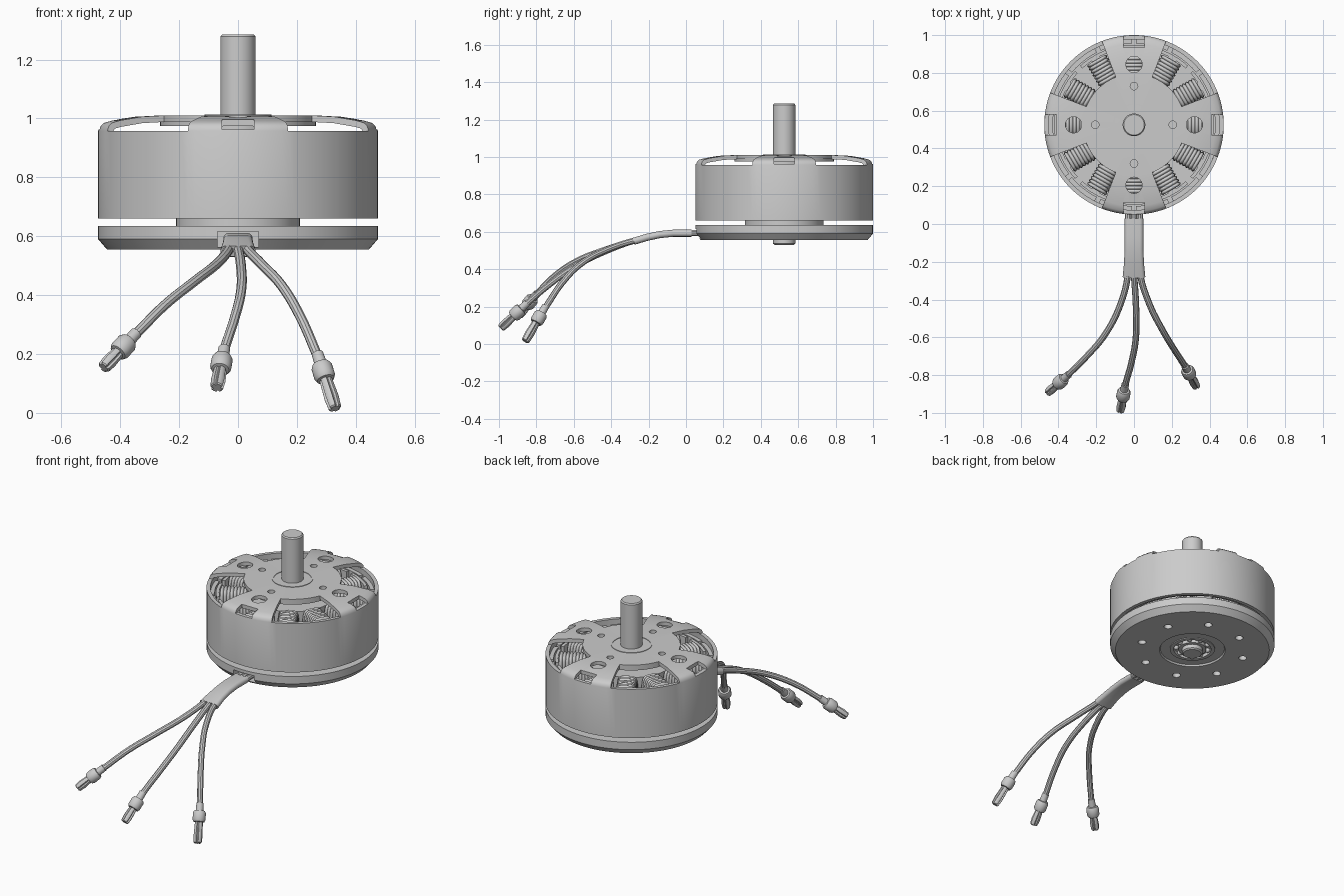
import bpy, bmesh
from math import sin, cos, pi, radians
from mathutils import Vector, Matrix

if "Cube" in bpy.data.objects:
    bpy.data.objects.remove(bpy.data.objects["Cube"])

CY = 0.525                       # motor axis sits at x = 0, y = CY
AXIS = Matrix.Translation((0, CY, 0))


def finish(name, bm, matrix=None, angle=35, recalc=True):
    if matrix is not None:
        bm.transform(matrix)
    if recalc:
        bmesh.ops.recalc_face_normals(bm, faces=bm.faces)
    me = bpy.data.meshes.new(name)
    bm.to_mesh(me)
    bm.free()
    ob = bpy.data.objects.new(name, me)
    bpy.context.collection.objects.link(ob)
    smooth(ob, angle)
    return ob


def smooth(ob, angle=35):
    bpy.ops.object.select_all(action='DESELECT')
    ob.select_set(True)
    bpy.context.view_layer.objects.active = ob
    bpy.ops.object.shade_smooth_by_angle(angle=radians(angle))


def loft(bm, rings, cap=True, loop=False):
    rows = [[bm.verts.new(p) for p in r] for r in rings]
    n = len(rows[0])
    pairs = list(zip(rows, rows[1:])) + ([(rows[-1], rows[0])] if loop else [])
    for a, b in pairs:
        for j in range(n):
            bm.faces.new((a[j], b[j], b[(j + 1) % n], a[(j + 1) % n]))
    if cap and not loop:
        bm.faces.new(rows[0])
        bm.faces.new(rows[-1])
    return rows


def circle(r, z, n=96):
    return [(r * cos(2 * pi * j / n), r * sin(2 * pi * j / n), z) for j in range(n)]


def lathe(name, profile, n=96, loop=False, matrix=AXIS):
    bm = bmesh.new()
    loft(bm, [circle(r, z, n) for r, z in profile], loop=loop)
    return finish(name, bm, matrix)


def sector(bm, r0, r1, z0, z1, mid, half, n=6):
    rings = []
    for i in range(n + 1):
        a = radians(mid - half + 2 * half * i / n)
        rings.append([(r * cos(a), r * sin(a), z)
                      for r, z in ((r0, z0), (r1, z0), (r1, z1), (r0, z1))])
    loft(bm, rings)


def box(bm, centre, size, rot=0):
    m = Matrix.Rotation(radians(rot), 4, 'Z') @ Matrix.Translation(centre) @ Matrix.Diagonal((*size, 1))
    bmesh.ops.create_cube(bm, size=1, matrix=m)


def drill(bm, r, ang, rad, z, h):
    p = Matrix.Rotation(radians(ang), 4, 'Z') @ Vector((r, 0, z))
    bmesh.ops.create_cone(bm, cap_ends=True, segments=24, radius1=rad, radius2=rad,
                          depth=h, matrix=Matrix.Translation(p))


def apply_cut(ob, cut_bm):
    cutter = finish("cutter", cut_bm, AXIS)
    cutter.hide_render = True
    m = ob.modifiers.new("cut", 'BOOLEAN')
    m.object, m.solver = cutter, 'EXACT'
    bpy.context.view_layer.objects.active = ob
    bpy.ops.object.modifier_apply(modifier="cut")
    bpy.data.objects.remove(cutter)
    smooth(ob)


# Rotating bell: disc, four wide arms and outer can, with windows left open
bm = bmesh.new()
prof = [(.05, 1.01), (.27, 1.01), (.35, 1.006), (.43, .993), (.458, .985),
        (.47, .974), (.475, .958), (.475, .66)]
N = 120
rows = loft(bm, [circle(r, z, N) for r, z in prof], cap=False)
gaps = []
for f in bm.faces:
    c = f.calc_center_median()
    off = abs((Vector((c.x, c.y)).angle_signed(Vector((1, 0))) * 180 / pi + 45) % 90 - 45)
    if .26 < c.xy.length and c.z > .96 and off > 21:
        gaps.append(f)
bmesh.ops.delete(bm, geom=gaps, context='FACES')
bell = finish("rotor_bell", bm, AXIS, recalc=False)
m = bell.modifiers.new("thick", 'SOLIDIFY')
m.thickness, m.offset = .022, -1
bpy.ops.object.modifier_apply(modifier="thick")
bm = bmesh.new()
for a in range(0, 360, 90):
    drill(bm, .205, a, .02, 1, .2)
    drill(bm, .32, a, .043, 1, .2)
    box(bm, (.46, 0, 1.01), (.1, .11, .096), a)
apply_cut(bell, bm)

# Shaft and hub
lathe("shaft", [(.052, .53), (.06, .537), (.06, 1.278), (.054, 1.285)], 48)
lathe("hub", [(.05, .9), (.13, .9), (.13, .975), (.265, .975), (.265, .99), (.05, .99)], loop=True)
lathe("hub_ring", [(.105, 1.005), (.113, 1.005), (.113, 1.013), (.105, 1.013)], loop=True)

# Base plate with chamfer, screw holes and wire outlet
base = lathe("base_plate", [(.06, .58), (.13, .58), (.13, .565), (.185, .565), (.19, .555),
                            (.445, .555), (.475, .59), (.475, .635), (.21, .635),
                            (.21, .70), (.06, .70)], loop=True)
bm = bmesh.new()
for k in range(8):
    drill(bm, .305, 22.5 + 45 * k, .023, .56, .06)
box(bm, (0, -.45, .59), (.14, .16, .052))
apply_cut(base, bm)

# Bearing in the underside
for nm, a, b in (("bearing_inner", .06, .08), ("bearing_outer", .108, .13)):
    lathe(nm, [(a, .56), (b, .56), (b, .59), (a, .59)], loop=True)
bm = bmesh.new()
for k in range(9):
    p = Matrix.Rotation(2 * pi * k / 9, 4, 'Z') @ Vector((.094, 0, .573))
    bmesh.ops.create_uvsphere(bm, u_segments=12, v_segments=8, radius=.015, matrix=Matrix.Translation(p))
finish("bearing_balls", bm, AXIS)

# Stator core, twelve teeth, ribbed coils and magnets
lathe("stator_core", [(.06, .68), (.24, .68), (.24, .92), (.06, .92)], loop=True)
bm = bmesh.new()
for k in range(12):
    box(bm, (.325, 0, .81), (.19, .05, .22), 30 * k)
    sector(bm, .405, .423, .69, .925, 30 * k, 12.5)
finish("stator_teeth", bm, AXIS)

bm = bmesh.new()
for k in range(12):
    rings, turns = [], 8
    for i in range(turns * 4 + 1):
        r = .25 + .148 * i / (turns * 4)
        d = .008 * abs(sin(pi * i / 4)) - .008
        ring = []
        for j in range(20):
            a = 2 * pi * j / 20
            c, s = cos(a), sin(a)
            e = .45
            y = (.060 + d) * abs(c) ** e * (1 if c > 0 else -1)
            z = (.133 + d) * abs(s) ** e * (1 if s > 0 else -1)
            ring.append(Matrix.Rotation(radians(30 * k), 3, 'Z') @ Vector((r, y, .808 + z)))
        rings.append(ring)
    loft(bm, rings)
finish("coils", bm, AXIS, 60)

bm = bmesh.new()
for k in range(14):
    sector(bm, .43, .454, .67, .925, k * 360 / 14, 11.3)
finish("magnets", bm, AXIS)

# Flat sleeve around the three leads
bm = bmesh.new()
rings = []
for y, z, w, tilt in ((.03, .592, .05, 0), (-.07, .592, .05, .03), (-.14, .585, .05, .15),
                      (-.21, .57, .053, .28), (-.28, .549, .06, .33)):
    ring = []
    for j in range(28):
        a = 2 * pi * j / 28
        t = .019 * sin(a)
        x = (w - .019) * (1 if cos(a) > 0 else -1) + .019 * cos(a)
        ring.append((x, y - t * sin(tilt), z + t * cos(tilt)))
    rings.append(ring)
loft(bm, rings)
finish("lead_sleeve", bm, angle=45)

# Three leads, each ending in a bullet connector
leads = {
    "left": [(-.03, -.25, .56), (-.07, -.42, .508), (-.15, -.58, .445), (-.25, -.70, .365),
             (-.34, -.79, .275), (-.375, -.822, .24), (-.457, -.893, .153)],
    "middle": [(0, -.25, .56), (.01, -.42, .5), (.01, -.6, .41), (-.015, -.74, .31),
               (-.043, -.84, .225), (-.053, -.885, .185), (-.072, -.99, .085)],
    "right": [(.03, -.25, .56), (.08, -.42, .505), (.15, -.56, .43), (.21, -.66, .33),
              (.265, -.745, .205), (.283, -.775, .16), (.33, -.86, .014)],
}
for side, pts in leads.items():
    x = pts[0][0]
    path = [(x, .14, .592), (x, .0, .592), (x, -.12, .588)] + pts[:-1]
    cu = bpy.data.curves.new("lead_" + side, 'CURVE')
    cu.dimensions, cu.bevel_depth, cu.bevel_resolution, cu.resolution_u = '3D', .017, 3, 6
    cu.use_fill_caps = True
    sp = cu.splines.new('BEZIER')
    sp.bezier_points.add(len(path) - 1)
    for bp, p in zip(sp.bezier_points, path):
        bp.co = p
        bp.handle_left_type = bp.handle_right_type = 'AUTO'
    ob = bpy.data.objects.new("lead_" + side, cu)
    bpy.context.collection.objects.link(ob)
    bpy.ops.object.select_all(action='DESELECT')
    ob.select_set(True)
    bpy.context.view_layer.objects.active = ob
    bpy.ops.object.convert(target='MESH')
    smooth(bpy.context.view_layer.objects.active)

    # Connector: crimp, collar and slotted pin along the end of the lead
    a, b = Vector(pts[-2]), Vector(pts[-1])
    length = (b - a).length
    m = Matrix.Translation(a) @ (b - a).to_track_quat('Z', 'Y').to_matrix().to_4x4()
    lathe("collar_" + side, [(.02, -.05), (.021, -.008), (.03, -.006), (.036, .006), (.036, .044),
                             (.03, .056), (.02, .058)], 32, matrix=m)
    bm = bmesh.new()
    rings = []
    for r, z in ((.02, .05), (.022, .062), (.025, length * .75), (.022, length - .004), (.018, length)):
        rings.append([Vector(p) * 1 if j % 8 > 1 else Vector((p[0] * .7, p[1] * .7, p[2]))
                      for j, p in enumerate(circle(r, z, 32))])
    loft(bm, rings)
    finish("pin_" + side, bm, m)
